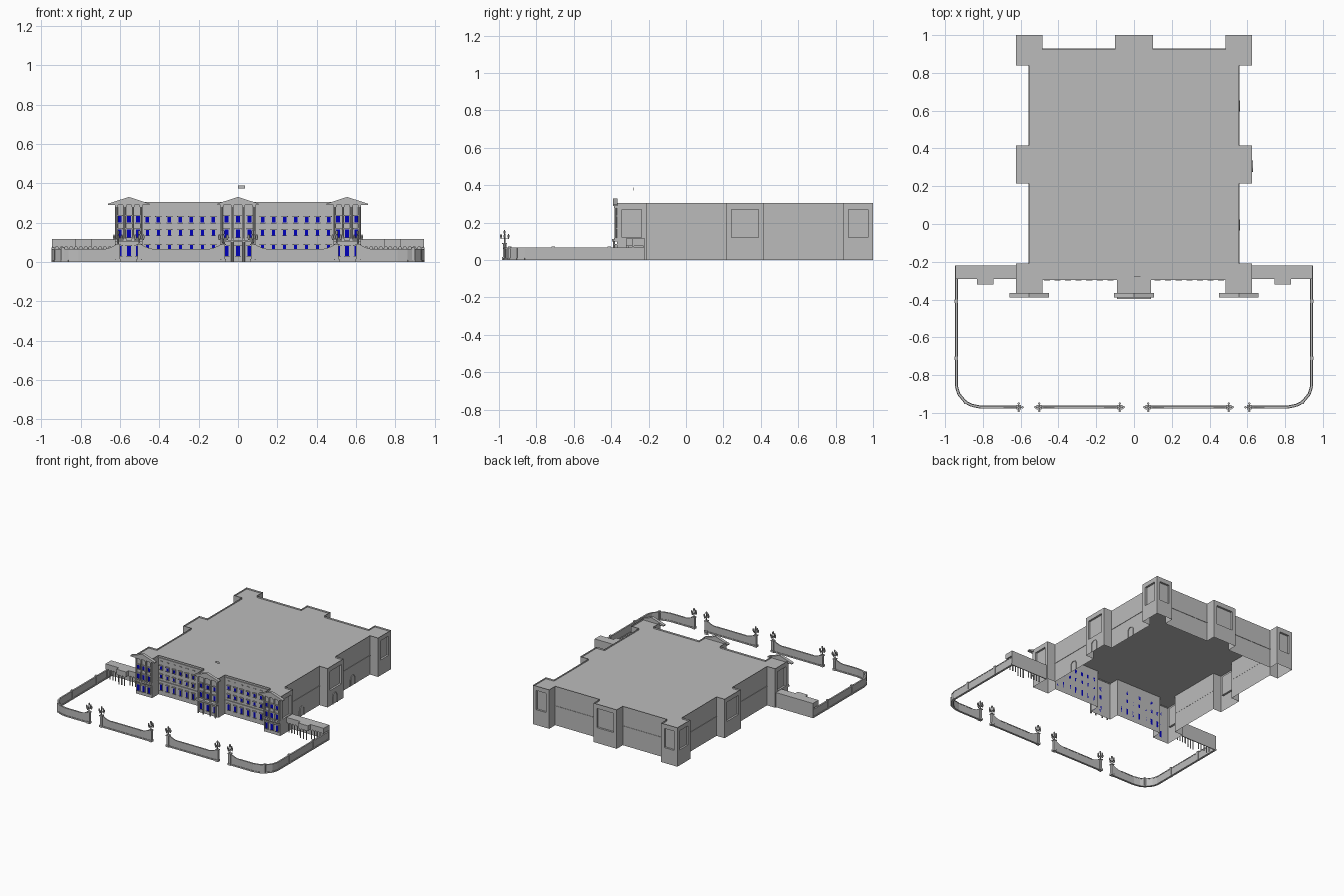
import bpy, bmesh, math
from mathutils import Vector

if "Cube" in bpy.data.objects:
    bpy.data.objects.remove(bpy.data.objects["Cube"], do_unlink=True)


def material(name, rgb):
    m = bpy.data.materials.new(name)
    m.use_nodes = True
    m.diffuse_color = (*rgb, 1)
    m.node_tree.nodes["Principled BSDF"].inputs["Base Color"].default_value = (*rgb, 1)
    return m


STONE = material("grey stone", (0.5, 0.5, 0.5))
BLUE = material("blue window", (0.0, 0.0, 0.5))


def emit(name, bm, mat=STONE):
    me = bpy.data.meshes.new(name)
    bm.to_mesh(me)
    bm.free()
    me.materials.append(mat)
    ob = bpy.data.objects.new(name, me)
    bpy.context.collection.objects.link(ob)
    return ob


def face(bm, pts):
    return bm.faces.new([bm.verts.new(p) for p in pts])


def prism(bm, pts, offset):
    """Closed solid from a flat polygon pushed along an offset."""
    f = face(bm, pts)
    ext = bmesh.ops.extrude_face_region(bm, geom=[f], use_keep_orig=True)["geom"]
    vs = [v for v in ext if isinstance(v, bmesh.types.BMVert)]
    bmesh.ops.translate(bm, verts=vs, vec=offset)
    faces = {g for v in vs for g in v.link_faces} | {f}
    bmesh.ops.recalc_face_normals(bm, faces=list(faces))


def box(bm, x0, x1, y0, y1, z0, z1):
    prism(bm, [(x0, y0, z0), (x1, y0, z0), (x1, y1, z0), (x0, y1, z0)], (0, 0, z1 - z0))


def block(bm, x, y, w, d, z0, z1):
    box(bm, x - w / 2, x + w / 2, y - d / 2, y + d / 2, z0, z1)


def rod(bm, x, y, r, z0, z1, n=8):
    prism(bm, [(x + r * math.cos(i * math.tau / n), y + r * math.sin(i * math.tau / n), z0)
               for i in range(n)], (0, 0, z1 - z0))


# Main building: open-bottomed shell with parapet and sunk panels
half = [(.09, -.37), (.09, -.29), (.485, -.29), (.485, -.37), (.625, -.37), (.625, -.21),
        (.555, -.21), (.555, .215), (.625, .215), (.625, .415), (.555, .415), (.555, .84),
        (.625, .84), (.625, 1), (.485, 1), (.485, .925), (.1, .925), (.1, 1)]
outline = half + [(-x, y) for x, y in reversed(half)]
TOP, ROOF = .305, .293


def wall(bm, p, q, panel):
    p, q = Vector((*p, 0)), Vector((*q, 0))
    length, d = (q - p).length, (q - p).normalized()
    inward = Vector((-d.y, d.x, 0))

    def at(u, z, depth=0):
        return p + d * u + inward * depth + Vector((0, 0, z))

    outer = [(0, 0), (length, 0), (length, TOP), (0, TOP)]
    if not panel:
        face(bm, [at(*c) for c in outer])
        return
    m = .028
    inner = [(m, .12), (length - m, .12), (length - m, .27), (m, .27)]
    for i in range(4):
        j = (i + 1) % 4
        face(bm, [at(*outer[i]), at(*outer[j]), at(*inner[j]), at(*inner[i])])
        face(bm, [at(*inner[i]), at(*inner[j]), at(*inner[j], .015), at(*inner[i], .015)])
    face(bm, [at(*c, .015) for c in inner])


bm = bmesh.new()
for p, q in zip(outline, outline[1:] + outline[:1]):
    side = abs(p[0]) == .625 and p[0] == q[0]
    back = p[1] == 1 and q[1] == 1
    wall(bm, p, q, side or back)
emit("palace_walls", bm)

bm = bmesh.new()
face(bm, [(x, y, ROOF) for x, y in outline])
emit("roof_deck", bm)

# Narrow string course on the plain side and back walls
bm = bmesh.new()
for s in (-1, 1):
    for y0, y1 in ((-.21, .215), (.415, .84)):
        block(bm, s * .556, (y0 + y1) / 2, .004, y1 - y0, .148, .153)
    block(bm, s * .2925, .926, .385, .004, .148, .153)
emit("string_course", bm)

# Arched door surrounds on the left flank
bm = bmesh.new()
for x, yc in ((.555, -.005), (.625, .305), (.555, .625)):
    arc = [math.pi * i / 10 for i in range(11)]
    rise = .05 if x < .6 else .058

    def arch(r):
        return [(x, yc + r, 0)] + [(x, yc + r * math.cos(a), rise + r * math.sin(a)) for a in arc] \
            + [(x, yc - r, 0)]
    a, b = arch(.03), arch(.024)
    for i in range(len(a) - 1):
        prism(bm, [a[i], a[i + 1], b[i + 1], b[i]], (.005, 0, 0))
emit("door_arches", bm)

# Front windows with sills and hoods
glass, trim = bmesh.new(), bmesh.new()


def window(x, y, w, z0, z1):
    block(glass, x, y - .002, w, .004, z0, z1)
    for s in (-1, 1):
        block(trim, x + s * (w / 2 + .002), y - .003, .004, .006, z0, z1)
    block(trim, x, y - .005, w + .014, .01, z1, z1 + .006)
    block(trim, x, y - .004, w + .01, .008, z0 - .004, z0)


for s in (-1, 1):
    for i in range(7):
        x = s * (.125 + i * .056)
        window(x, -.29, .018, .2, .228)
        window(x, -.29, .016, .135, .162)
        window(x, -.29, .016, .04, .086)
        block(trim, x, -.292, .02, .004, .263, .268)
    block(trim, s * .2875, -.293, .395, .006, .108, .114)
    block(trim, s * .2875, -.293, .395, .006, .284, .291)

# Front pavilions: windows, columns, balcony, pediment
columns, pediments = bmesh.new(), bmesh.new()
for cx, hw in ((-.555, .07), (0, .09), (.555, .07)):
    for k in (-1, 0, 1):
        x = cx + k * hw * .66
        window(x, -.37, .02, .2, .232)
        window(x, -.37, .02, .125, .165)
        window(x, -.37, .02, .03, .08)
    for k in (-1, -.34, .34, 1):
        x = cx + k * (hw - .008)
        rod(columns, x, -.376, .006, .115, .285)
        block(columns, x, -.377, .016, .014, .108, .118)
        block(columns, x, -.377, .016, .014, .278, .288)
    block(columns, cx, -.379, 2 * hw, .018, .1, .108)
    w = .105
    block(pediments, cx, -.378, 2 * w, .024, .288, .296)
    prism(pediments, [(cx - w, -.39, .296), (cx + w, -.39, .296), (cx, -.39, .33)], (0, .024, 0))
# Central entrance porch
for s in (-1, 1):
    for x in (.03, .075):
        rod(columns, s * x, -.385, .006, 0, .1)
block(columns, 0, -.383, .18, .026, .1, .112)
emit("front_windows", glass, BLUE)
emit("window_trim", trim)
emit("pavilion_columns", columns)
emit("pediments", pediments)

# Flag plate above the front
bm = bmesh.new()
box(bm, 0, .035, -.281, -.279, .372, .387)
emit("flag", bm)

# Low colonnaded side wings
wings, wing_columns = bmesh.new(), bmesh.new()
for s in (-1, 1):
    mid = s * .785
    block(wings, mid, -.223, .32, .006, 0, .115)
    block(wings, mid, -.255, .32, .07, .075, .115)
    block(wings, s * .7875, -.305, .085, .03, .075, .115)
    for i in range(13):
        x = s * (.64 + i * .0245)
        y = -.314 if .745 < abs(x) < .83 else -.284
        rod(wing_columns, x, y, .004, 0, .07)
        block(wing_columns, x, y, .012, .011, .068, .075)
emit("side_wings", wings)
emit("wing_columns", wing_columns)

# Forecourt fence with base rail, top rail and posts
fence, posts = bmesh.new(), bmesh.new()


def run(p, q, t, z0, z1):
    a, b = Vector((*p, z0)), Vector((*q, z0))
    n = (b - a).normalized()
    n = Vector((-n.y, n.x, 0)) * t / 2
    prism(fence, [a - n, b - n, b + n, a + n], (0, 0, z1 - z0))


for s in (-1, 1):
    path = [(s * x, y) for x, y in ((.94, -.22), (.94, -.86), (.928, -.9), (.892, -.943),
                                    (.86, -.96), (.81, -.97), (.69, -.97))]
    for p, q in zip(path, path[1:]):
        run(p, q, .008, 0, .065)
        run(p, q, .016, 0, .01)
        run(p, q, .012, .06, .066)
    for x, y in ((.94, -.41), (.94, -.71), (.892, -.943)):
        block(posts, s * x, y, .018, .018, 0, .072)
    # Panels sweep upwards towards the gate piers
    for a, b in ((.69, .61), (.42, .5), (.16, .08)):
        sweep = [(s * (a + (b - a) * t), -.974, .065 + .03 * t * t) for t in (0, .25, .5, .75, 1)]
        prism(fence, [(s * a, -.974, 0)] + sweep + [(s * b, -.974, 0)], (0, .008, 0))
        run((s * a, -.97), (s * b, -.97), .016, 0, .01)
    run((s * .16, -.97), (s * .42, -.97), .008, 0, .065)
    run((s * .16, -.97), (s * .42, -.97), .016, 0, .01)
    run((s * .16, -.97), (s * .42, -.97), .012, .06, .066)
emit("forecourt_fence", fence)
emit("fence_posts", posts)

# Gate piers carrying branched lamps
piers, lamps = bmesh.new(), bmesh.new()


def lantern(x, y, z):
    rod(lamps, x, y, .003, z - .008, z, 6)
    rod(lamps, x, y, .0065, z, z + .014, 6)
    rod(lamps, x, y, .003, z + .014, z + .018, 6)


for s in (-1, 1):
    for gx in (.075, .502, .61):
        x, y = s * gx, -.97
        block(piers, x, y, .026, .026, 0, .015)
        block(piers, x, y, .019, .019, .015, .085)
        block(piers, x, y, .026, .026, .085, .092)
        rod(lamps, x, y, .004, .092, .14)
        block(lamps, x, y, .04, .004, .114, .118)
        block(lamps, x, y, .004, .04, .114, .118)
        lantern(x, y, .142)
        for dx, dy in ((.02, 0), (-.02, 0), (0, .02), (0, -.02)):
            lantern(x + dx, y + dy, .12)
emit("gate_piers", piers)
emit("gate_lamps", lamps)
